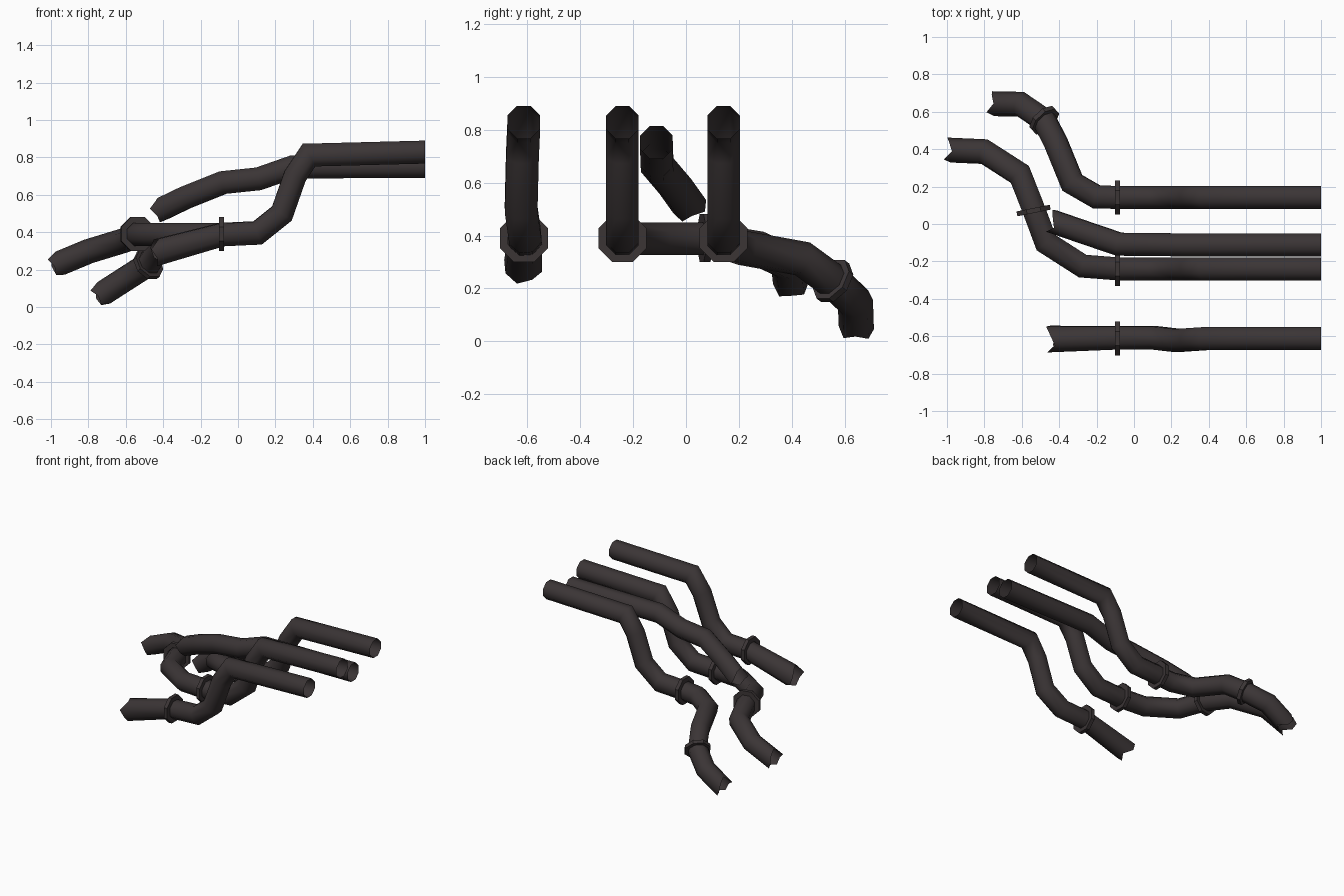
import bpy, bmesh, math
from mathutils import Vector

if "Cube" in bpy.data.objects:
    bpy.data.objects.remove(bpy.data.objects["Cube"])

SIDES = 8
R = 0.0665                      # corner radius of the octagonal tubes (flats at about 0.062)

metal = bpy.data.materials.new("dark_brown_metal")
metal.diffuse_color = (0.043, 0.035, 0.036, 1)
metal.use_nodes = True
metal.node_tree.nodes["Principled BSDF"].inputs["Base Color"].default_value = metal.diffuse_color


def make_object(name, bm, smooth):
    me = bpy.data.meshes.new(name)
    bm.to_mesh(me)
    bm.free()
    for p in me.polygons:
        p.use_smooth = smooth
    me.materials.append(metal)
    ob = bpy.data.objects.new(name, me)
    bpy.context.collection.objects.link(ob)


def octagon(c, u, v, r):
    angles = [(k + 0.5) * 2 * math.pi / SIDES for k in range(SIDES)]
    return [c + (u * math.cos(a) + v * math.sin(a)) * r for a in angles]


def bridge(bm, a, b):
    for k in range(SIDES):
        j = (k + 1) % SIDES
        bm.faces.new((a[k], a[j], b[j], b[k]))


# Tube: octagon swept along a path with mitred bends, open right end, torn left end
def pipe(name, path, jag, flare=1.0):
    pts = [Vector(p) for p in path]
    dirs = [(b - a).normalized() for a, b in zip(pts, pts[1:])]
    ring = octagon(pts[0], Vector((0, 1, 0)), Vector((0, 0, -1)), R)
    rings = [ring]
    for i in range(1, len(pts)):
        d = dirs[i - 1]
        last = i == len(pts) - 1
        n = d if last else (d + dirs[i]).normalized()
        ring = [p + d * ((pts[i] - p).dot(n) / d.dot(n)) for p in ring]
        if last:
            ring = [pts[i] + (p - pts[i]) * flare + d * o for p, o in zip(ring, jag)]
        rings.append(ring)
    bm = bmesh.new()
    loops = [[bm.verts.new(p) for p in r] for r in rings]
    for a, b in zip(loops, loops[1:]):
        bridge(bm, a, b)
    make_object(name, bm, True)


# Flange: flat octagonal collar around a tube
def flange(name, centre, axis, r=0.098, thick=0.026):
    c, t = Vector(centre), Vector(axis).normalized()
    v = Vector((0, 0, -1))
    v = (v - t * v.dot(t)).normalized()
    u = v.cross(t)
    bm = bmesh.new()
    loops = []
    for s, rad in ((-1, R * 0.97), (-1, r), (1, r), (1, R * 0.97)):
        loops.append([bm.verts.new(p) for p in octagon(c + t * s * thick / 2, u, v, rad)])
    for a, b in zip(loops, loops[1:]):
        bridge(bm, a, b)
    make_object(name, bm, False)


# Shared S-bend of the three main pipes
def riser(y, kink=0.0):
    return [(1, y, 0.828), (0.38, y, 0.812), (0.305, y - kink / 2, 0.70),
            (0.235, y - kink, 0.50), (0.105, y + kink / 2, 0.396), (-0.085, y + kink / 2, 0.387)]


JAG = [0.015, -0.03, 0.012, 0.0, 0.02, -0.035, -0.01, 0.02]

pipe("front_pipe", riser(-0.613, 0.01) + [(-0.44, -0.615, 0.29)], JAG, 1.13)
pipe("middle_pipe", riser(-0.24) + [
    (-0.275, -0.225, 0.387), (-0.47, -0.10, 0.387), (-0.535, 0.075, 0.387),
    (-0.61, 0.265, 0.355), (-0.80, 0.387, 0.297), (-0.98, 0.395, 0.222)], JAG)
pipe("rear_pipe", riser(0.142) + [
    (-0.20, 0.145, 0.377), (-0.33, 0.22, 0.352), (-0.42, 0.44, 0.312),
    (-0.48, 0.555, 0.228), (-0.605, 0.64, 0.148), (-0.745, 0.643, 0.058)], JAG)
pipe("upper_pipe", [
    (1, -0.112, 0.752), (0.29, -0.112, 0.748), (0.11, -0.11, 0.685),
    (-0.08, -0.108, 0.665), (-0.28, -0.04, 0.585), (-0.425, 0.01, 0.515)], JAG)

# Flanges at the foot of each riser, then on the outer branches
for label, y in (("front", -0.612), ("middle", -0.24), ("rear", 0.142)):
    flange(label + "_pipe_flange", (-0.088, y, 0.39), (-1, 0, 0))
flange("middle_branch_flange", (-0.537, 0.072, 0.39), (-0.2, 1, 0))
flange("rear_branch_flange", (-0.48, 0.555, 0.228), (-0.6, 0.65, -0.5), 0.09)
